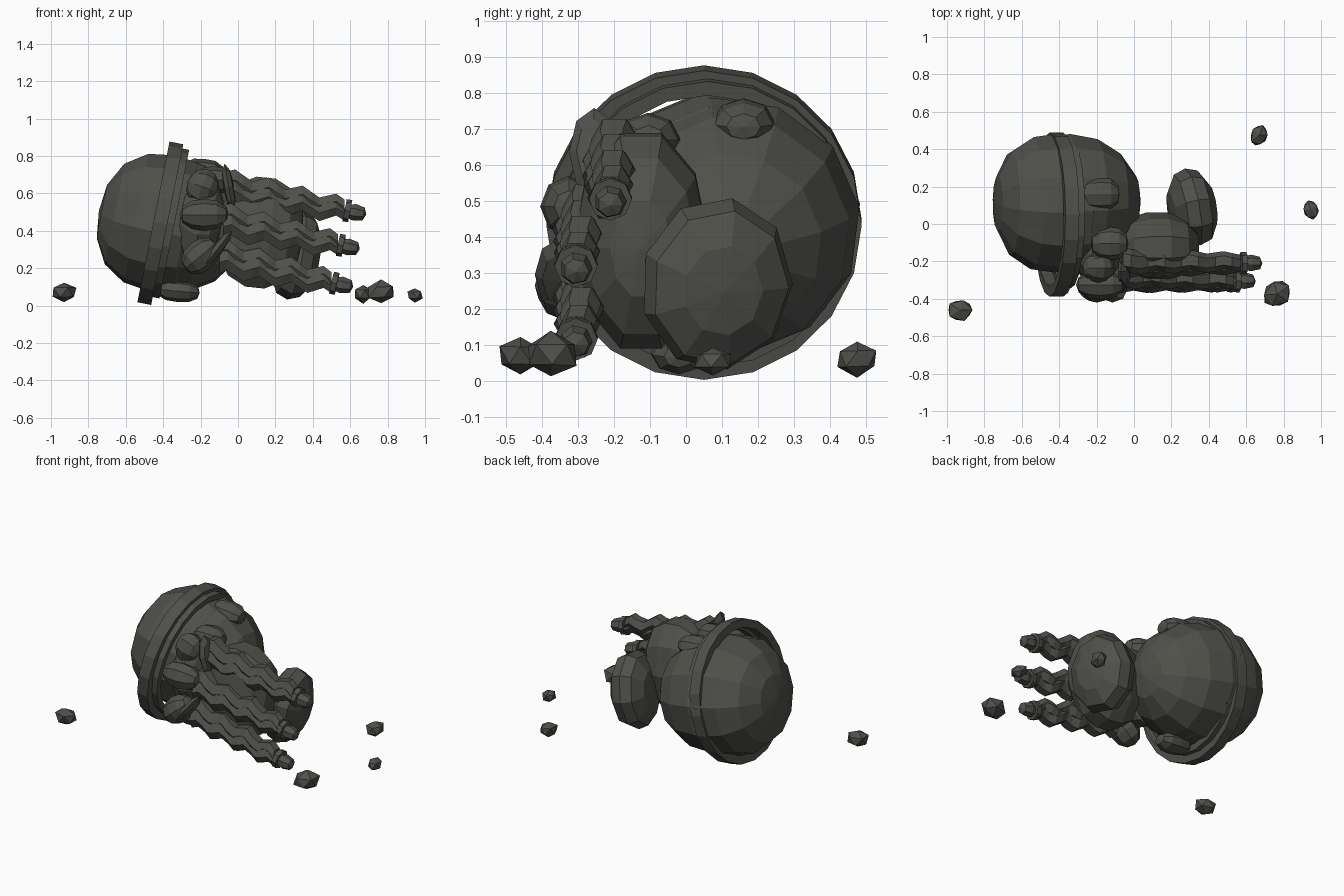
import bpy
import bmesh
import math
import random
from mathutils import Vector, Matrix, Euler

random.seed(4)
if "Cube" in bpy.data.objects:
    bpy.data.objects.remove(bpy.data.objects["Cube"], do_unlink=True)

stone = bpy.data.materials.new("dark_stone")
stone.use_nodes = True
COLOUR = (0.08, 0.08, 0.07, 1)
stone.diffuse_color = COLOUR
stone.node_tree.nodes["Principled BSDF"].inputs["Base Color"].default_value = COLOUR


def finish(bm, name):
    bmesh.ops.recalc_face_normals(bm, faces=bm.faces)
    mesh = bpy.data.meshes.new(name)
    bm.to_mesh(mesh)
    bm.free()
    mesh.materials.append(stone)
    ob = bpy.data.objects.new(name, mesh)
    bpy.context.collection.objects.link(ob)
    return ob


def placement(centre, radii, turn):
    rot = Euler([math.radians(a) for a in turn]).to_matrix().to_4x4()
    return Matrix.Translation(centre) @ rot @ Matrix.Diagonal((*radii, 1))


def blob(name, centre, radii, turn=(0, 0, 0), segs=8, rings=6, power=2.0):
    """Faceted ellipsoid along its own x axis; a higher power squares it off."""
    bm = bmesh.new()
    bmesh.ops.create_uvsphere(bm, u_segments=segs, v_segments=rings, radius=1)
    bm.transform(Matrix.Rotation(math.pi / 2, 4, 'Y'))
    for v in bm.verts:
        across = math.hypot(v.co.y, v.co.z)
        v.co /= (abs(v.co.x) ** power + across ** power) ** (1 / power)
    bm.transform(placement(centre, radii, turn))
    return finish(bm, name)


def pebble(name, centre, radii, turn):
    """Rough angular stone."""
    bm = bmesh.new()
    bmesh.ops.create_icosphere(bm, subdivisions=1, radius=1.05)
    for v in bm.verts:
        v.co *= random.uniform(0.9, 1.1)
    bm.transform(placement(centre, radii, turn))
    return finish(bm, name)


def tube(name, points, radii, sides=6):
    """Closed tube running along x through the points."""
    bm = bmesh.new()
    loops = []
    for p, r in zip(points, radii):
        loops.append([bm.verts.new(p + Vector((0, r * math.cos(a), r * math.sin(a))))
                      for a in (math.tau * i / sides for i in range(sides))])
    for a, b in zip(loops, loops[1:]):
        for i in range(sides):
            j = (i + 1) % sides
            bm.faces.new((a[i], a[j], b[j], b[i]))
    bm.faces.new(loops[0])
    bm.faces.new(loops[-1])
    return finish(bm, name)


def hoop(name, centre, normal, outer, inner, width, sides=20):
    """Flat sided band around the normal."""
    bm = bmesh.new()
    turn = Vector(normal).to_track_quat('Z', 'Y').to_matrix().to_4x4()
    section = ((outer, -width / 2), (outer, width / 2),
               (inner, width / 2), (inner, -width / 2))
    loops = [[bm.verts.new((r * math.cos(a), r * math.sin(a), h)) for r, h in section]
             for a in (math.tau * i / sides for i in range(sides))]
    for k in range(sides):
        a, b = loops[k], loops[(k + 1) % sides]
        for i in range(4):
            j = (i + 1) % 4
            bm.faces.new((a[i], a[j], b[j], b[i]))
    bm.transform(Matrix.Translation(centre) @ turn)
    return finish(bm, name)


# Head with its squarer back, and the tilted double band around it
blob("head", (-0.352, 0.12, 0.432), (0.395, 0.365, 0.365), (8, 11, 0), 12, 8)
blob("head_back", (-0.415, 0.112, 0.442), (0.335, 0.375, 0.372), (8, 11, 0), 12, 8, 2.35)
TILT = (1, 0, -0.2)
hoop("head_band", (-0.415, 0.05, 0.44), TILT, 0.438, 0.385, 0.075)
hoop("inner_band", (-0.365, 0.06, 0.44), TILT, 0.405, 0.365, 0.05)

# Ears on both sides of the head
blob("upper_ear", (-0.185, 0.16, 0.717), (0.108, 0.088, 0.067), (0, 6, 0), 8, 6, 2.8)
blob("lower_ear", (-0.32, -0.02, 0.077), (0.115, 0.078, 0.058), (0, 5, 0), 8, 6, 2.6)

# Face: brow, snout, crest and cheeks
blob("brow", (-0.2, -0.18, 0.46), (0.12, 0.14, 0.24), (0, 10, 0), 9, 6)
blob("upper_cheek", (-0.13, -0.105, 0.67), (0.1, 0.09, 0.075), (0, 0, 0), 8, 6, 2.4)
blob("snout", (-0.18, -0.325, 0.485), (0.13, 0.08, 0.085), (0, 0, 0), 8, 6, 2.2)
blob("lower_cheek", (-0.2, -0.33, 0.265), (0.11, 0.09, 0.085), (0, -40, 0), 8, 6, 2.2)
blob("crest", (-0.19, -0.235, 0.635), (0.085, 0.08, 0.1), (0, 20, 0))

# Torso and the rounded tail lobe behind it
blob("torso", (0.12, -0.125, 0.39), (0.23, 0.19, 0.315), (0, 6, 0), 10, 7, 2.3)
blob("tail_lobe", (0.31, 0.085, 0.27), (0.125, 0.215, 0.245), (0, 10, 10), 9, 6, 2.3)

# Leaf shaped fins where the strands begin
blob("upper_fin", (-0.05, -0.255, 0.635), (0.03, 0.07, 0.125), (0, -10, 0), 8, 4)
blob("lower_fin", (-0.115, -0.35, 0.295), (0.03, 0.07, 0.13), (0, 38, 0), 8, 4)

# Three wavy strands, each with a tie and a tuft at the tip
STRANDS = {
    "upper": ((-0.06, -0.21, 0.63), (0.57, -0.21, 0.51)),
    "middle": ((-0.08, -0.285, 0.45), (0.535, -0.305, 0.325)),
    "lower": ((-0.1, -0.285, 0.26), (0.5, -0.305, 0.122)),
}
STEPS = 14
for part, (start, end) in STRANDS.items():
    start, end = Vector(start), Vector(end)
    for side in (-1, 1):
        path, sizes = [], []
        for k in range(STEPS + 1):
            t = k / STEPS
            turn = math.tau * t * 3.5
            wave = 0.021 * math.sin(turn)
            spread = side * 0.03 * (1 - 0.45 * t)
            sway = spread * 0.4 + side * 0.008 * math.cos(turn)
            path.append(start.lerp(end, t) + Vector((0, sway, wave + spread)))
            sizes.append(0.066 - 0.02 * t)
        tube(f"{part}_strand_{'a' if side < 0 else 'b'}", path, sizes)
    hoop(f"{part}_tie", end + Vector((0.015, 0, -0.003)), end - start, 0.06, 0.02, 0.03, 8)
    blob(f"{part}_tuft", end + Vector((0.055, 0, -0.012)), (0.062, 0.046, 0.046),
         (0, 10, 0), 7, 4, 2.6)

# Loose stones on the ground
STONES = (((-0.93, -0.46, 0.07), (0.07, 0.06, 0.052)),
          ((0.765, -0.375, 0.072), (0.08, 0.07, 0.06)),
          ((0.67, 0.475, 0.062), (0.06, 0.046, 0.047)),
          ((0.945, 0.075, 0.057), (0.053, 0.042, 0.037)))
for n, (centre, size) in enumerate(STONES):
    pebble(f"loose_stone_{n + 1}", centre, size, (0, 0, 35 * n))
